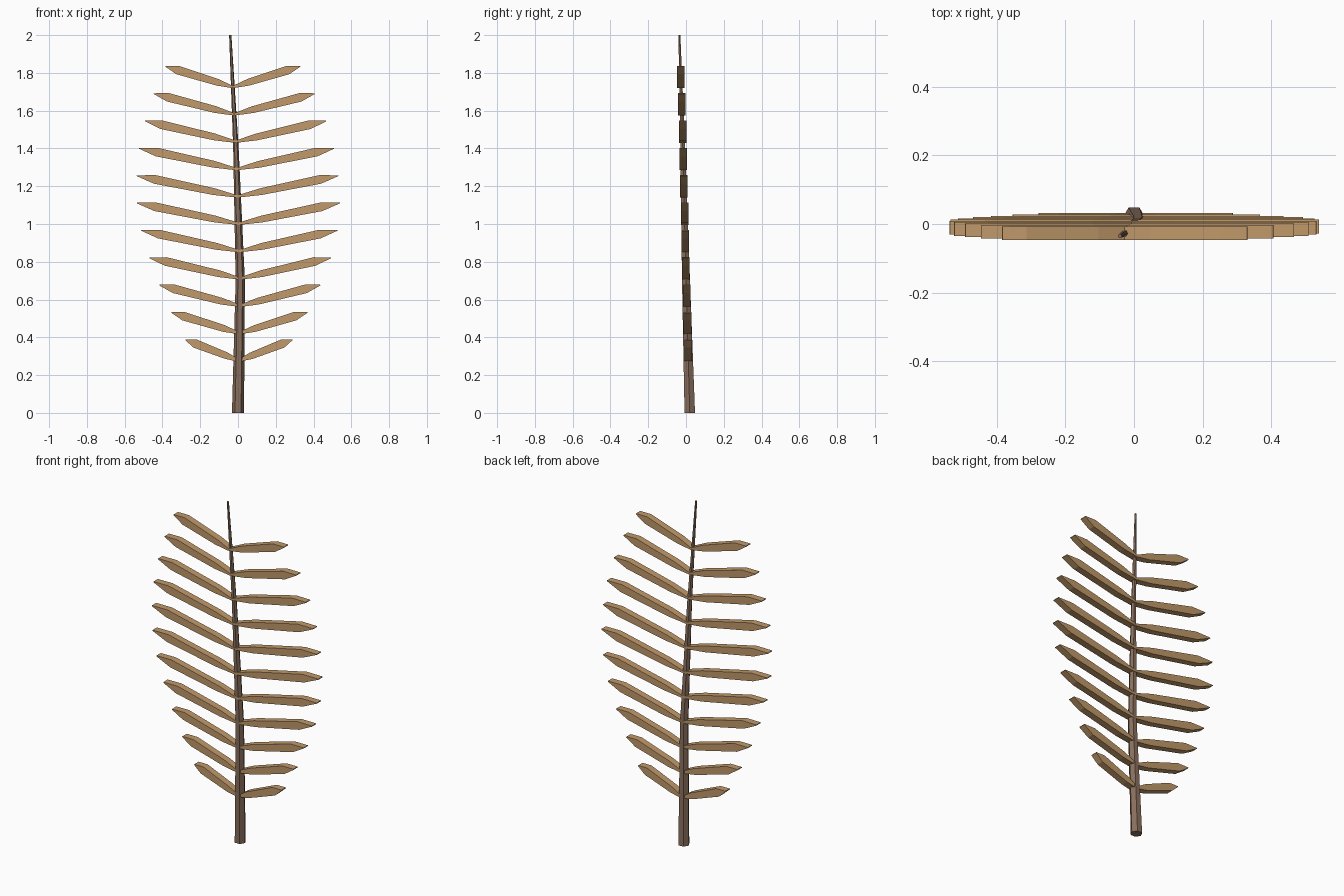
import bpy, bmesh, math
from mathutils import Vector

cube = bpy.data.objects.get("Cube")
if cube:
    bpy.data.objects.remove(cube, do_unlink=True)


def material(name, rgb):
    mat = bpy.data.materials.new(name)
    mat.use_nodes = True
    mat.diffuse_color = (*rgb, 1)
    mat.node_tree.nodes["Principled BSDF"].inputs["Base Color"].default_value = (*rgb, 1)
    return mat


def add_object(name, bm, mat):
    bmesh.ops.recalc_face_normals(bm, faces=bm.faces[:])
    mesh = bpy.data.meshes.new(name)
    bm.to_mesh(mesh)
    bm.free()
    mesh.materials.append(mat)
    obj = bpy.data.objects.new(name, mesh)
    bpy.context.collection.objects.link(obj)


tan = material("tan leaf", (0.53, 0.32, 0.145))
brown = material("brown stem", (0.25, 0.16, 0.11))

# Stem path: centre and radius of each ring
PATH = [(Vector((0, 0.02, 0)), 0.032),
        (Vector((0.012, 0, 0.7)), 0.0245),
        (Vector((-0.011, -0.017, 1.4)), 0.0145),
        (Vector((-0.041, -0.035, 2)), 0.006)]


def stem_centre(z):
    for (a, _), (b, _) in zip(PATH, PATH[1:]):
        if z <= b.z:
            return a.lerp(b, (z - a.z) / (b.z - a.z))


# Stem: tapered six-sided tube
SIDES = 6
bm = bmesh.new()
rings = []
for centre, radius in PATH:
    angles = [math.tau * k / SIDES for k in range(SIDES)]
    rings.append([bm.verts.new(centre + radius * Vector((math.cos(a), math.sin(a), 0)))
                  for a in angles])
for low, high in zip(rings, rings[1:]):
    for k in range(SIDES):
        n = (k + 1) % SIDES
        bm.faces.new((low[k], low[n], high[n], high[k]))
bm.faces.new(rings[0][::-1])
bm.faces.new(rings[-1])
add_object("stem", bm, brown)

# Leaflets: long lozenges, given as fraction of length and half width
OUTLINE = [(0, 0.006), (0.23, 0.018), (0.82, 0.023), (1, 0.002)]
REACH = [0.283, 0.36, 0.426, 0.481, 0.519, 0.537, 0.534, 0.516, 0.479, 0.426, 0.357]
RISE, HALF_THICK = 0.11, 0.02


def leaflet(name, root, reach, side):
    axis = Vector((side * reach, 0, RISE))
    across = Vector((-RISE * side, 0, reach)).normalized()
    edge = [root + axis * t + across * w for t, w in OUTLINE]
    edge += [root + axis * t - across * w for t, w in reversed(OUTLINE)]
    depth = Vector((0, HALF_THICK, 0))
    bm = bmesh.new()
    face = bm.faces.new([bm.verts.new(p - depth) for p in edge])
    moved = bmesh.ops.extrude_face_region(bm, geom=[face], use_keep_orig=True)["geom"]
    bmesh.ops.translate(bm, vec=depth * 2,
                        verts=[g for g in moved if isinstance(g, bmesh.types.BMVert)])
    add_object(name, bm, tan)


for i, reach in enumerate(REACH):
    root = stem_centre(0.277 + 0.1448 * i)
    leaflet(f"left_leaflet_{i + 1}", root, reach, 1)
    leaflet(f"right_leaflet_{i + 1}", root, reach, -1)
